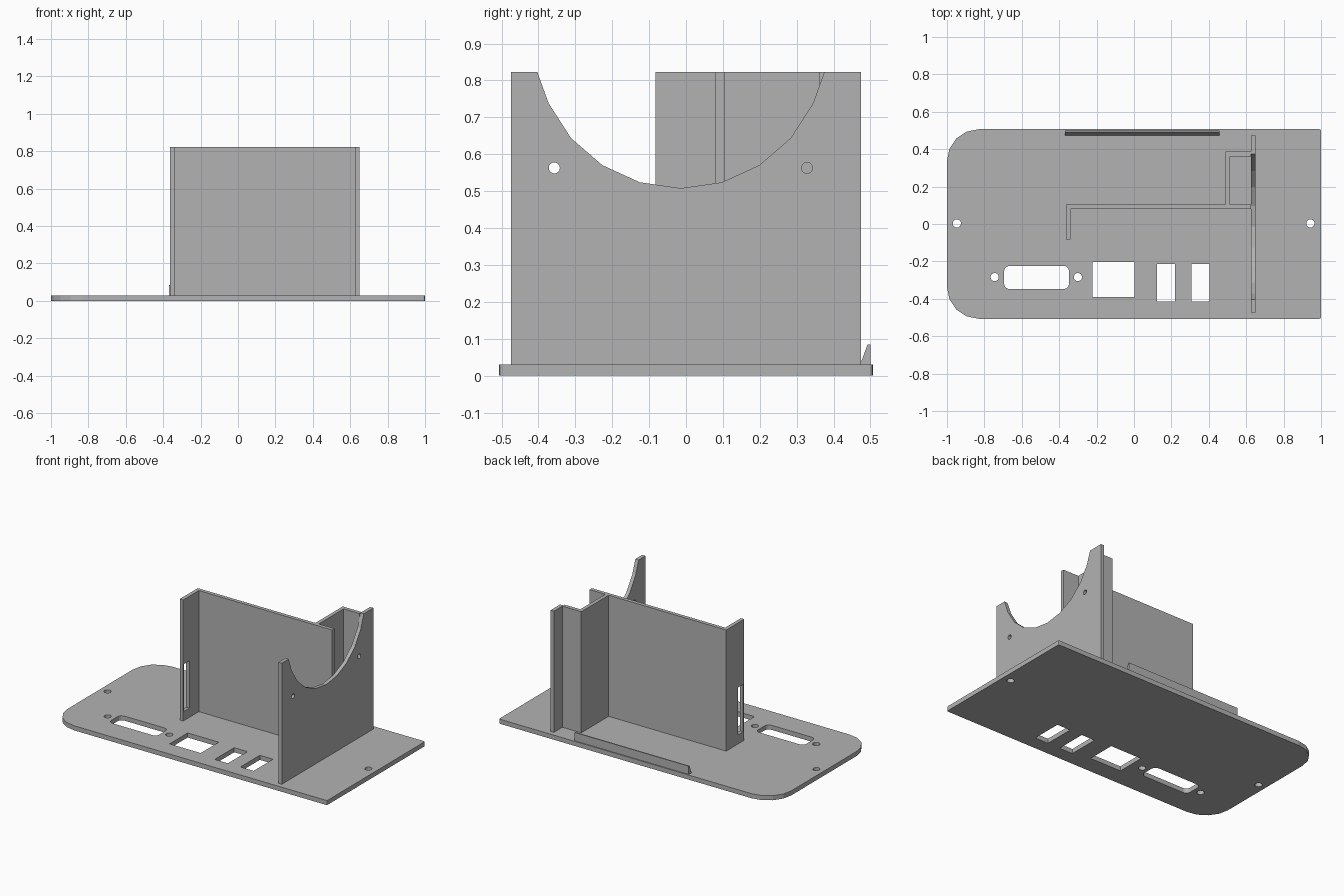
import bpy, bmesh
from math import sin, cos, pi, radians
from mathutils import Matrix

cube = bpy.data.objects.get("Cube")
if cube:
    bpy.data.objects.remove(cube, do_unlink=True)

# Single grey plastic
grey = bpy.data.materials.new("matte_grey")
grey.use_nodes = True
grey.diffuse_color = (0.45, 0.45, 0.45, 1)
grey.node_tree.nodes["Principled BSDF"].inputs["Base Color"].default_value = (0.45, 0.45, 0.45, 1)

FLAT = Matrix.Identity(4)                                               # outline in x, y
SIDE = Matrix(((0, 0, 1, 0), (1, 0, 0, 0), (0, 1, 0, 0), (0, 0, 0, 1)))  # outline in y, z


def arc(cx, cy, r, start, end, steps):
    angles = [radians(start + (end - start) * i / steps) for i in range(steps + 1)]
    return [(cx + r * cos(a), cy + r * sin(a)) for a in angles]


def circle(cx, cy, r):
    return arc(cx, cy, r, 0, 360, 16)[:-1]


def rect(x0, y0, x1, y1):
    return [(x0, y0), (x1, y0), (x1, y1), (x0, y1)]


def round_rect(x0, y0, x1, y1, r):
    return (arc(x1 - r, y1 - r, r, 0, 90, 4) + arc(x0 + r, y1 - r, r, 90, 180, 4)
            + arc(x0 + r, y0 + r, r, 180, 270, 4) + arc(x1 - r, y0 + r, r, 270, 360, 4))


def plate(name, loops, low, high, plane):
    """Extrude an outline with holes from low to high across its plane."""
    curve = bpy.data.curves.new(name + "_outline", "CURVE")
    curve.dimensions = "2D"
    curve.fill_mode = "BOTH"
    curve.extrude = (high - low) / 2
    for loop in loops:
        spline = curve.splines.new("POLY")
        spline.points.add(len(loop) - 1)
        for point, (u, v) in zip(spline.points, loop):
            point.co = (u, v, 0, 1)
        spline.use_cyclic_u = True
    temp = bpy.data.objects.new(name + "_outline", curve)
    bpy.context.collection.objects.link(temp)
    bpy.context.view_layer.update()
    graph = bpy.context.evaluated_depsgraph_get()
    mesh = bpy.data.meshes.new_from_object(temp.evaluated_get(graph))
    bpy.data.objects.remove(temp, do_unlink=True)
    bpy.data.curves.remove(curve)

    bm = bmesh.new()
    bm.from_mesh(mesh)
    bmesh.ops.remove_doubles(bm, verts=bm.verts, dist=0.0001)
    bmesh.ops.transform(bm, verts=bm.verts, matrix=plane @ Matrix.Translation((0, 0, (low + high) / 2)))
    bmesh.ops.recalc_face_normals(bm, faces=bm.faces)
    for face in bm.faces:
        face.smooth = False
    bm.to_mesh(mesh)
    bm.free()
    mesh.name = name
    mesh.materials.clear()
    mesh.materials.append(grey)
    obj = bpy.data.objects.new(name, mesh)
    bpy.context.collection.objects.link(obj)
    return obj


BASE, TOP = 0.03, 0.823

# Base plate: large round corners on one end, tiny ones on the other
W, R, r = 0.507, 0.17, 0.008
outline = (arc(1 - r, W - r, r, 0, 90, 2) + arc(R - 1, W - R, R, 90, 180, 4)
           + arc(R - 1, R - W, R, 180, 270, 4) + arc(1 - r, r - W, r, 270, 360, 2))
holes = [circle(x, y, 0.022) for x, y in
         ((-0.947, 0.003), (0.943, 0.003), (-0.745, -0.284), (-0.3, -0.284))]
ports = [round_rect(-0.695, -0.348, -0.347, -0.224, 0.03),
         rect(-0.223, -0.39, 0.003, -0.203),
         rect(0.122, -0.415, 0.218, -0.214),
         rect(0.308, -0.415, 0.404, -0.214)]
plate("base_plate", [outline] + holes + ports, 0, BASE, FLAT)

# Tall side wall with a faceted round cutout and two screw holes
cradle_r, cradle_y, cradle_z = 0.394, -0.014, 0.902
cut = [p for p in arc(cradle_y, cradle_z, cradle_r, 270 - 4 * 360 / 22, 270 + 4 * 360 / 22, 8)]
wall = ([(-0.474, TOP), (-0.474, BASE), (0.474, BASE), (0.474, TOP), (0.375, TOP)]
        + cut[::-1] + [(-0.403, TOP)])
plate("side_wall", [wall, circle(-0.357, 0.563, 0.015), circle(0.328, 0.563, 0.015)],
      0.625, 0.649, SIDE)

# Long panel with a channel behind it, joined to the side wall
panel = [(-0.34, 0.08), (0.625, 0.08), (0.625, 0.104), (0.512, 0.104), (0.512, 0.362),
         (0.625, 0.362), (0.625, 0.387), (0.488, 0.387), (0.488, 0.104), (-0.34, 0.104)]
plate("panel_and_channel", [panel], BASE, TOP, FLAT)

# End flange with a cable slot
plate("end_flange", [rect(-0.082, BASE, 0.104, TOP), rect(-0.072, 0.09, -0.018, 0.4)],
      -0.364, -0.34, SIDE)

# Low sloped lip along the back edge
lip = [(0.472, BASE), (0.5, BASE), (0.5, 0.084), (0.492, 0.084)]
plate("back_lip", [lip], -0.37, 0.457, SIDE)
